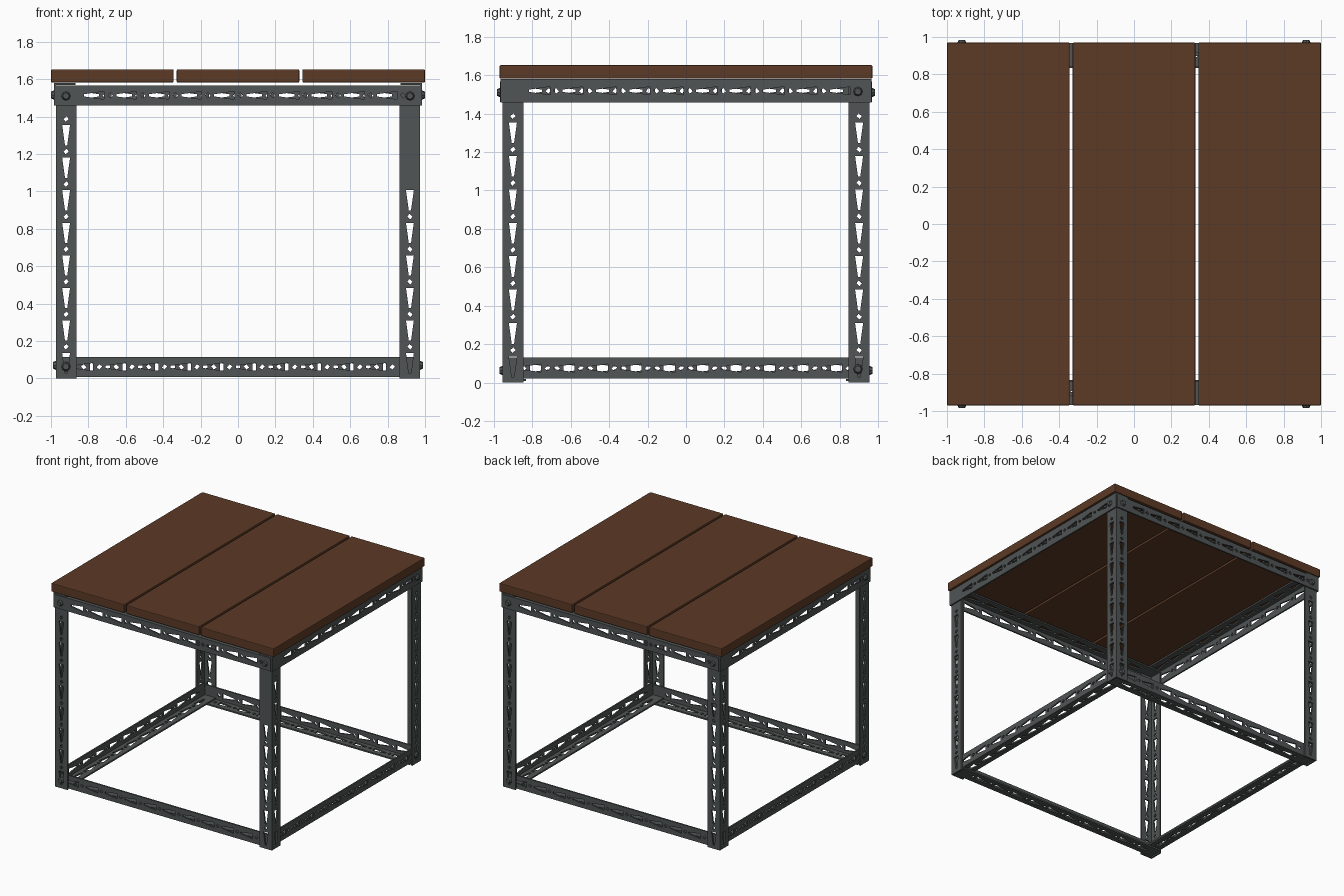
import bpy, bmesh, math
from mathutils import Vector

if "Cube" in bpy.data.objects:
    bpy.data.objects.remove(bpy.data.objects["Cube"])

def material(name, rgb):
    m = bpy.data.materials.new(name)
    m.diffuse_color = (*rgb, 1)
    m.use_nodes = True
    m.node_tree.nodes["Principled BSDF"].inputs["Base Color"].default_value = m.diffuse_color
    return m

STEEL = material("dark_steel", (0.082, 0.09, 0.09))
WOOD = material("brown_wood", (0.107, 0.042, 0.019))
X, Y, Z = Vector((1, 0, 0)), Vector((0, 1, 0)), Vector((0, 0, 1))
THICK, PITCH, SLOT, WIDTH = 0.012, 0.174, 0.124, 0.11

def finish(name, bm, mat):
    me = bpy.data.meshes.new(name)
    bm.to_mesh(me)
    bm.free()
    ob = bpy.data.objects.new(name, me)
    bpy.context.collection.objects.link(ob)
    me.materials.append(mat)
    return ob

def flange(bm, a, d, length, u, w, outward, start, solid_from):
    """Flat strip from edge a along d, width w along u, with punched holes."""
    def face(pts):
        co = [a + d * t + u * s for t, s in pts]
        if (co[1] - co[0]).cross(co[2] - co[0]).dot(outward) < 0:
            co.reverse()
        bm.faces.new([bm.verts.new(c) for c in co])

    def cell(t0, t1, hole):
        outer = [(t0, 0), (t1, 0), (t1, w), (t0, w)]
        if not hole or t1 > solid_from:
            face(outer)
            return
        for i in range(4):
            j = (i + 1) % 4
            face([outer[i], outer[j], hole[j], hole[i]])

    t, c = start, w / 2
    cell(0, start, None)
    while t + PITCH < length - 0.02:
        e = t + SLOT
        # tapered slot, then a small diamond-shaped hole
        cell(t, e, [(t + .008, c - .006), (e - .008, c - .021),
                    (e - .008, c + .021), (t + .008, c + .006)])
        m = (e + t + PITCH) / 2
        cell(e, t + PITCH, [(m - .015, c - .003), (m, c - .014),
                            (m + .015, c + .003), (m, c + .014)])
        t += PITCH
    cell(t, length, None)

def angle_iron(name, a, d, length, u, v, wu=WIDTH, wv=WIDTH, start=0.02, solid=9):
    """L section whose outer corner runs from a along d."""
    bm = bmesh.new()
    flange(bm, a, d, length, u, wu, -v, start, solid)
    flange(bm, a, d, length, v, wv, -u, start, 9)
    bmesh.ops.remove_doubles(bm, verts=bm.verts, dist=1e-5)
    ob = finish(name, bm, STEEL)
    mod = ob.modifiers.new("plate", "SOLIDIFY")
    mod.thickness, mod.offset, mod.use_even_offset = THICK, -1, True

def bolt(name, pos, axis):
    bm = bmesh.new()
    bmesh.ops.create_cone(bm, cap_ends=True, segments=8, radius1=0.026,
                          radius2=0.017, depth=0.02)
    ob = finish(name, bm, STEEL)
    ob.rotation_mode = "QUATERNION"
    ob.rotation_quaternion = Z.to_track_quat("Z", "Y") if axis == Z else axis.to_track_quat("Z", "Y")
    ob.location = pos + axis * 0.006

# Corner legs
for sx, nx in ((-1, "left"), (1, "right")):
    for sy, ny in ((-1, "front"), (1, "back")):
        plain = 1.02 if (sx, sy) == (1, -1) else 9
        angle_iron(f"{ny}_{nx}_leg", Vector((sx * .974, sy * .956, 0)), Z, 1.562,
                   X * -sx, Y * -sy, start=0.02, solid=plain)

# Upper and lower rails, front pair and side pair
for s, front, side in ((-1, "front", "left"), (1, "back", "right")):
    angle_iron(f"{front}_upper_rail", Vector((s * .972, s * .968, 1.567)), X * -s, 1.944,
               Z * -1, Y * -s, .107, .125, 0.14)
    angle_iron(f"{side}_upper_rail", Vector((s * .985, -s * .965, 1.58)), Y * s, 1.93,
               Z * -1, X * -s, .122, .115, 0.14)
    angle_iron(f"{front}_lower_rail", Vector((s * .96, s * .943, .008)), X * -s, 1.92,
               Z, Y * -s, .107, .11, 0.07)
    angle_iron(f"{side}_lower_rail", Vector((s * .961, -s * .93, .021)), Y * s, 1.86,
               Z, X * -s, .109, .11, 0.06)

# Bolt heads at the joints
for s, n in ((-1, "front"), (1, "back")):
    side = "left" if s < 0 else "right"
    for e in (-1, 1):
        bolt(f"{n}_upper_bolt", Vector((e * .92, s * .968, 1.51)), Y * s)
    bolt(f"{n}_lower_bolt", Vector((s * .92, s * .956, .063)), Y * s)
    bolt(f"{side}_upper_bolt", Vector((s * .985, s * .895, 1.515)), X * s)
    bolt(f"{side}_lower_bolt", Vector((s * .974, s * .895, .07)), X * s)

# Table top planks
for i, n in enumerate(("left", "middle", "right")):
    bm = bmesh.new()
    bmesh.ops.create_cube(bm, size=1)
    for v in bm.verts:
        v.co = Vector((v.co.x * .656 + (i - 1) * .672, v.co.y * 1.94, v.co.z * .07 + 1.617))
    ob = finish(f"{n}_plank", bm, WOOD)
    bev = ob.modifiers.new("soft_edge", "BEVEL")
    bev.width, bev.segments = 0.006, 2
